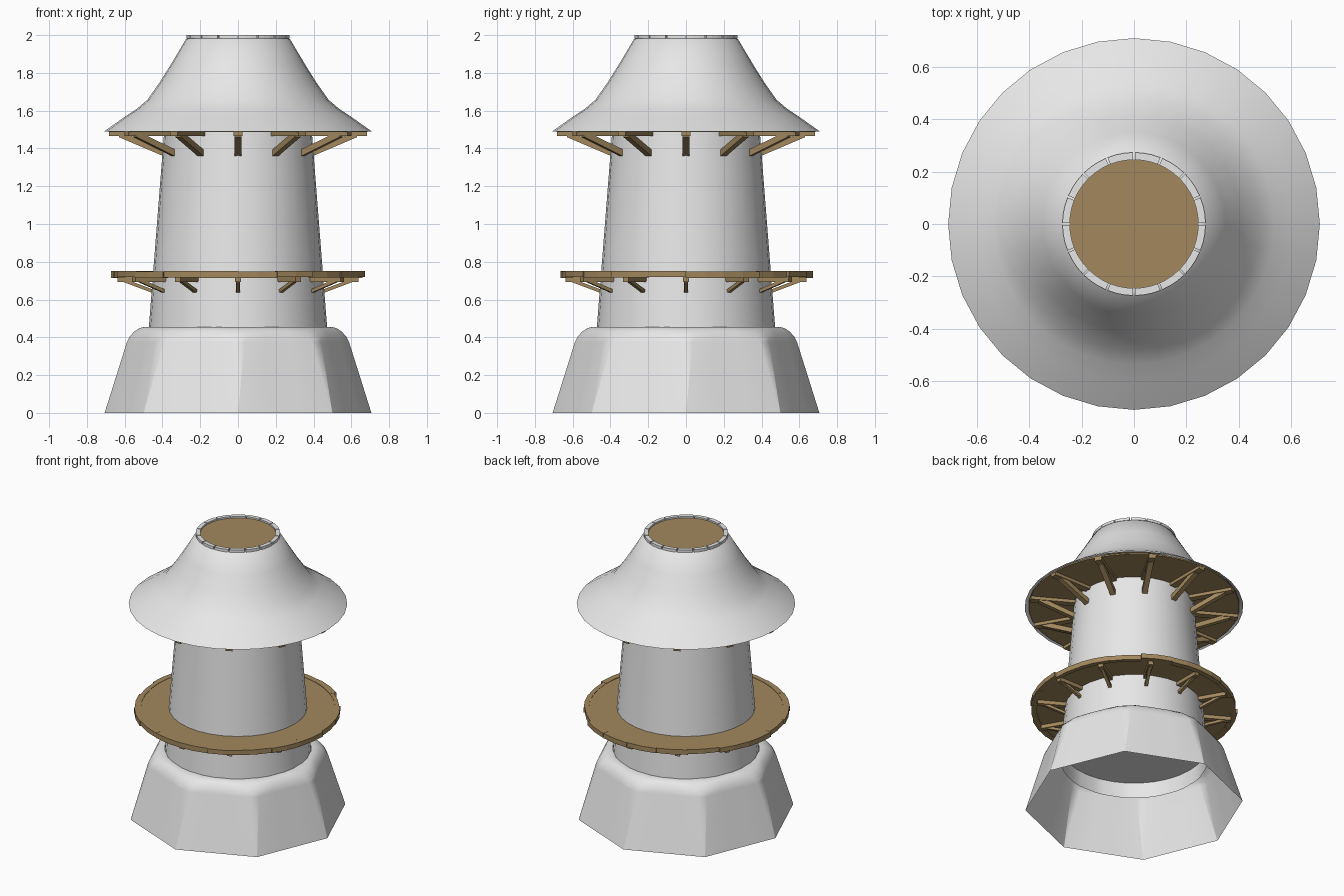
import bpy, bmesh, math, random
from mathutils import Vector, Matrix

if "Cube" in bpy.data.objects:
    bpy.data.objects.remove(bpy.data.objects["Cube"])

random.seed(4)
TAU = 2 * math.pi


def material(name, rgb):
    m = bpy.data.materials.new(name)
    m.diffuse_color = (*rgb, 1)
    m.use_nodes = True
    m.node_tree.nodes["Principled BSDF"].inputs["Base Color"].default_value = m.diffuse_color
    return m


plaster = material("light grey plaster", (0.8, 0.8, 0.8))
wood = material("brown wood", (0.36, 0.245, 0.11))


def finish(name, bm, mat, angle=None, recalc=True):
    if recalc:
        bmesh.ops.recalc_face_normals(bm, faces=bm.faces[:])
    me = bpy.data.meshes.new(name)
    bm.to_mesh(me)
    bm.free()
    me.materials.append(mat)
    ob = bpy.data.objects.new(name, me)
    bpy.context.collection.objects.link(ob)
    if angle:
        bpy.ops.object.select_all(action='DESELECT')
        ob.select_set(True)
        bpy.context.view_layer.objects.active = ob
        bpy.ops.object.shade_smooth_by_angle(angle=math.radians(angle))
    return ob


def bridge(bm, rings, closed_profile=False):
    """Join equal-sized rings of points with quads."""
    vs = [[bm.verts.new(p) for p in r] for r in rings]
    pairs = list(zip(vs, vs[1:]))
    if closed_profile:
        pairs.append((vs[-1], vs[0]))
    n = len(vs[0])
    for a, b in pairs:
        for i in range(n):
            j = (i + 1) % n
            bm.faces.new((a[i], a[j], b[j], b[i]))
    return vs


def circle(r, z, n=32):
    return [Vector((r * math.cos(TAU * i / n), r * math.sin(TAU * i / n), z)) for i in range(n)]


def lathe(name, profile, mat, angle=35, closed=False, cap_first=False, recalc=True):
    bm = bmesh.new()
    vs = bridge(bm, [circle(r, z) for r, z in profile], closed)
    if cap_first:
        bm.faces.new(vs[0][::-1])
    return finish(name, bm, mat, angle, recalc)


def arc_block(bm, r0, r1, z0, z1, a0, a1, steps=2):
    """Curved block between two angles."""
    secs = []
    for i in range(steps + 1):
        a = a0 + (a1 - a0) * i / steps
        c, s = math.cos(a), math.sin(a)
        secs.append([bm.verts.new((r * c, r * s, z))
                     for r, z in ((r0, z0), (r1, z0), (r1, z1), (r0, z1))])
    for p, q in zip(secs, secs[1:]):
        for k in range(4):
            m = (k + 1) % 4
            bm.faces.new((p[k], p[m], q[m], q[k]))
    bm.faces.new(secs[0])
    bm.faces.new(secs[-1][::-1])


def bar(bm, p, q, width, height, turn):
    """Rectangular timber from p to q in the (radius, z) plane, turned about z."""
    d = Vector((q[0] - p[0], 0, q[1] - p[1]))
    mid = Vector(((p[0] + q[0]) / 2, 0, (p[1] + q[1]) / 2))
    mat = (Matrix.Rotation(turn, 4, 'Z') @ Matrix.Translation(mid)
           @ Matrix.Rotation(-math.atan2(d.z, d.x), 4, 'Y')
           @ Matrix.Diagonal((d.length, width, height, 1)))
    bmesh.ops.create_cube(bm, size=1, matrix=mat)


# Octagonal base: corners soften upward and the shoulder blends into a circle
def base_ring(r, z, soft, blend):
    pts = []
    for k in range(8):
        a = Vector((math.cos(k * TAU / 8), math.sin(k * TAU / 8), 0)) * r
        b = Vector((math.cos((k + 1) * TAU / 8), math.sin((k + 1) * TAU / 8), 0)) * r
        for s in (soft, 0.35, 0.65, 1 - soft):
            p = a.lerp(b, s)
            p = p.lerp(p.normalized() * r, blend)
            pts.append(Vector((p.x, p.y, z)))
    return pts


bm = bmesh.new()
bridge(bm, [base_ring(*v) for v in (
    (0.707, 0, 0.004, 0), (0.602, 0.375, 0.08, 0), (0.589, 0.405, 0.10, 0.05),
    (0.567, 0.43, 0.12, 0.15), (0.54, 0.447, 0.14, 0.35), (0.505, 0.456, 0.16, 0.7),
    (0.475, 0.456, 0.16, 1), (0.475, 0.33, 0.16, 1))])
base = finish("base", bm, plaster, 60, recalc=False)
base.modifiers.new("even shading", 'WEIGHTED_NORMAL').keep_sharp = True

# Tapered tower, closed underneath
lathe("tower", [(0.473, 0.44), (0.39, 1.50)], plaster, cap_first=True, recalc=False)

# Flared roof with a flat lip at the top
lathe("roof", [(0.709, 1.49), (0.60, 1.567), (0.535, 1.61), (0.48, 1.657), (0.413, 1.752),
               (0.35, 1.853), (0.276, 1.978), (0.262, 1.984), (0.24, 1.984)],
      plaster, 40, recalc=False)

# Ring of stones and the wooden hatch on top
bm = bmesh.new()
for i in range(16):
    a = TAU * i / 16
    arc_block(bm, 0.245, 0.273, 1.981, 2.0, a + 0.014, a + TAU / 16 - 0.014, 3)
finish("top_stones", bm, plaster)
bm = bmesh.new()
vs = [bm.verts.new(p) for p in circle(0.247, 1.989, 48)]
bm.faces.new(vs)
finish("top_hatch", bm, wood, recalc=False)

# Wooden ceiling under the roof
lathe("roof_ceiling", [(0.38, 1.488), (0.685, 1.488), (0.685, 1.498), (0.38, 1.498)], wood, closed=True)

# Balcony deck with uneven rim boards
lathe("balcony_deck", [(0.44, 0.722), (0.65, 0.722), (0.65, 0.748), (0.44, 0.748)], wood, closed=True)
bm = bmesh.new()
a, n = 0.0, 20
for i in range(n):
    r = 0.664 + random.uniform(-0.009, 0.012)
    dz = random.uniform(-0.003, 0.003)
    arc_block(bm, 0.63, r, 0.717 + dz, 0.7505 + dz / 3, TAU * i / n, TAU * (i + 1) / n)
finish("balcony_rim_boards", bm, wood)

# Twelve beams with diagonal braces under each floor
for name, beam, brace in (
        ("roof_supports", ((0.37, 1.478), (0.682, 1.478), 0.046, 0.024),
         ((0.375, 1.368), (0.625, 1.475), 0.036, 0.032)),
        ("balcony_supports", ((0.43, 0.706), (0.637, 0.706), 0.034, 0.026),
         ((0.435, 0.638), (0.60, 0.70), 0.021, 0.018))):
    bm = bmesh.new()
    for i in range(12):
        bar(bm, *beam, TAU * i / 12)
        bar(bm, *brace, TAU * i / 12)
    finish(name, bm, wood)
